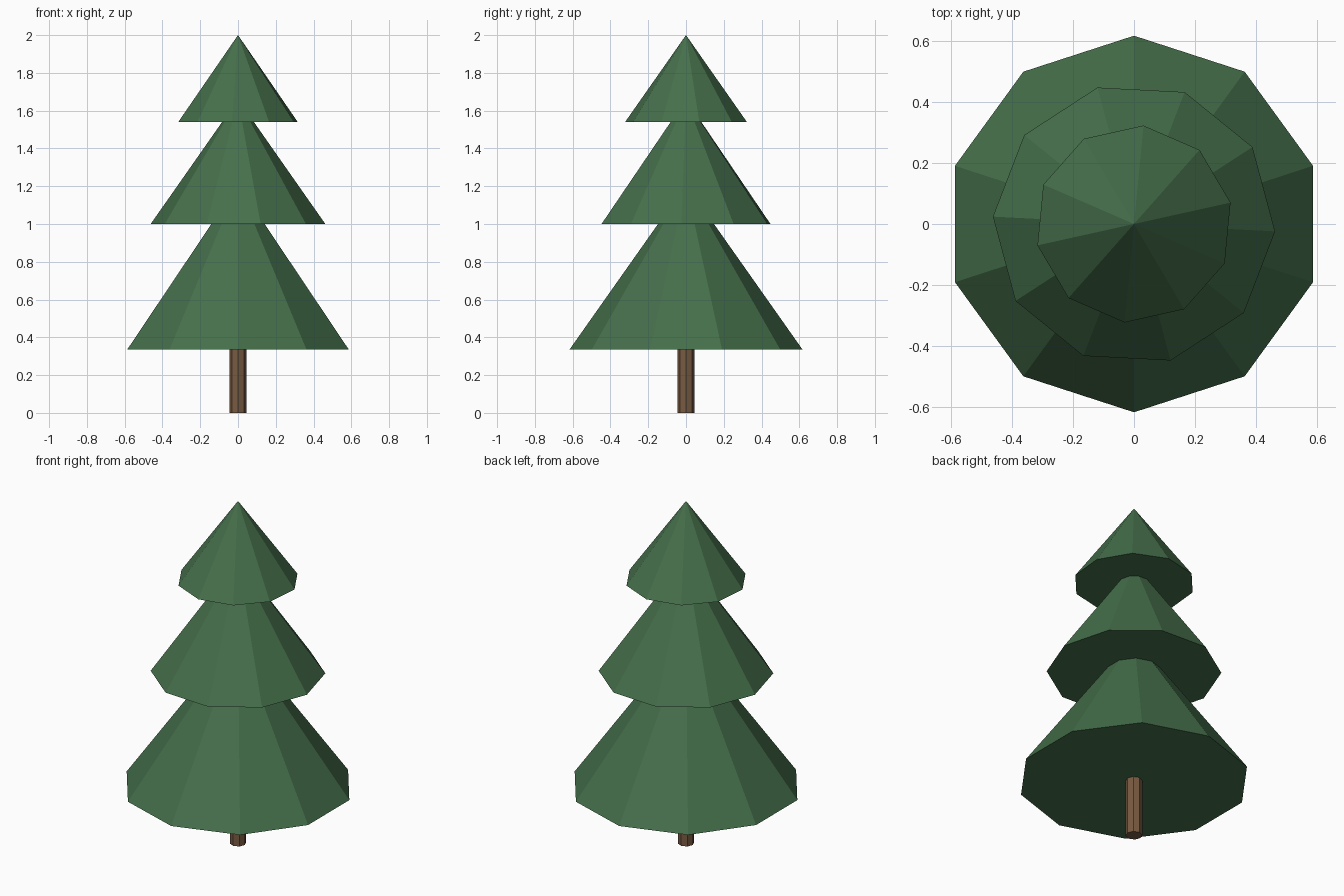
import bpy
import math

cube = bpy.data.objects.get("Cube")
if cube:
    bpy.data.objects.remove(cube, do_unlink=True)


def make_material(name, rgb):
    mat = bpy.data.materials.new(name)
    mat.use_nodes = True
    colour = (*rgb, 1.0)
    mat.diffuse_color = colour
    mat.node_tree.nodes["Principled BSDF"].inputs["Base Color"].default_value = colour
    return mat


def make_cone(name, mat, sides, radius, top_radius, bottom, top, vertex_angle):
    # vertex_angle: direction of one rim corner, counted from +y towards -x
    bpy.ops.mesh.primitive_cone_add(
        vertices=sides, radius1=radius, radius2=top_radius, depth=top - bottom,
        location=(0, 0, (bottom + top) / 2),
        rotation=(0, 0, math.radians(vertex_angle)))
    obj = bpy.context.object
    obj.name = name
    obj.data.materials.append(mat)
    return obj


needle_green = make_material("needle green", (0.06, 0.16, 0.07))
bark_brown = make_material("bark brown", (0.19, 0.105, 0.055))

# Trunk, reaching a little way into the lowest tier
make_cone("trunk", bark_brown, 8, 0.044, 0.044, 0, 0.45, 0)

# Three overlapping tiers of foliage, each turned a little
tiers = [
    ("lower_foliage", 0.617, 0.335, 1.21, 0),
    ("middle_foliage", 0.463, 1.0, 1.66, 15),
    ("upper_foliage", 0.324, 1.54, 2.0, -5.5),
]
for name, radius, bottom, top, turn in tiers:
    make_cone(name, needle_green, 10, radius, 0, bottom, top, turn)
